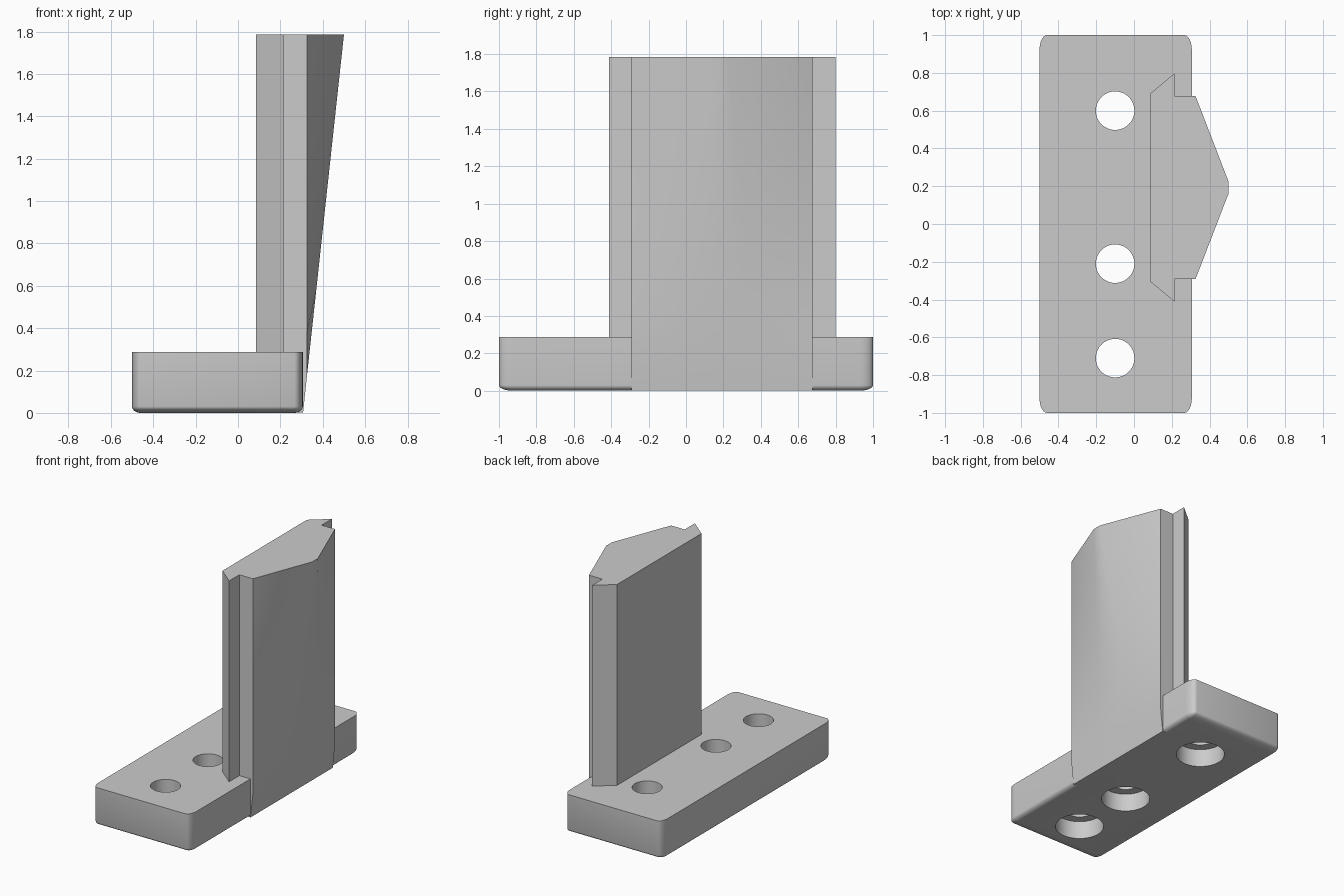
import bpy, bmesh
from math import sin, cos, pi, radians

cube = bpy.data.objects.get("Cube")
if cube:
    bpy.data.objects.remove(cube)

# Single flat colour
grey = bpy.data.materials.new("light grey")
grey.use_nodes = True
colour = (0.6, 0.6, 0.6, 1)
grey.diffuse_color = colour
grey.node_tree.nodes["Principled BSDF"].inputs["Base Color"].default_value = colour


def loft(name, rings):
    """Skin a stack of equal-sized point rings and cap both ends."""
    bm = bmesh.new()
    loops = [[bm.verts.new(p) for p in ring] for ring in rings]
    n = len(loops[0])
    for low, high in zip(loops, loops[1:]):
        for i in range(n):
            j = (i + 1) % n
            bm.faces.new((low[i], low[j], high[j], high[i]))
    bm.faces.new(loops[0][::-1])
    bm.faces.new(loops[-1])
    bmesh.ops.recalc_face_normals(bm, faces=bm.faces)
    mesh = bpy.data.meshes.new(name)
    bm.to_mesh(mesh)
    bm.free()
    mesh.materials.append(grey)
    obj = bpy.data.objects.new(name, mesh)
    bpy.context.collection.objects.link(obj)
    return obj


def smooth(obj, angle):
    bpy.ops.object.select_all(action='DESELECT')
    obj.select_set(True)
    bpy.context.view_layer.objects.active = obj
    bpy.ops.object.shade_smooth_by_angle(angle=radians(angle))


# Base plate: softly rounded corners and underside, sharp top edge
CX, HALF_X, HALF_Y, TOP = -0.097, 0.403, 1.0, 0.288
RX, RY, RZ, STEPS = 0.04, 0.075, 0.03, 6


def plate_ring(t, z):
    """Rounded rectangle shrunk by the underside fillet at angle t."""
    points = []
    for corner, (sx, sy) in enumerate([(1, 1), (-1, 1), (-1, -1), (1, -1)]):
        for k in range(STEPS + 1):
            a = (corner + k / STEPS) * pi / 2
            points.append((CX + sx * (HALF_X - RX) + RX * cos(t) * cos(a),
                           sy * (HALF_Y - RY) + RY * cos(t) * sin(a), z))
    return points


angles = [pi / 2 * (0.97 - 0.97 * k / STEPS) for k in range(STEPS + 1)]
rings = [plate_ring(t, RZ * (1 - sin(t) / sin(angles[0]))) for t in angles]
base = loft("base_plate", rings + [plate_ring(0, TOP)])


# Counterbored screw holes
def drill(y, radius, low, high):
    bpy.ops.mesh.primitive_cylinder_add(vertices=48, radius=radius, depth=high - low,
                                        location=(-0.1, y, (low + high) / 2))
    cutter = bpy.context.object
    cutter.data.materials.append(grey)
    cut = base.modifiers.new("hole", 'BOOLEAN')
    cut.operation, cut.solver, cut.object = 'DIFFERENCE', 'EXACT', cutter
    bpy.context.view_layer.objects.active = base
    bpy.ops.object.modifier_apply(modifier=cut.name)
    bpy.data.objects.remove(cutter)


for y in (0.6, -0.21, -0.71):
    drill(y, 0.102, -0.1, 0.4)
    drill(y, 0.168, -0.1, 0.135)
smooth(base, 35)

# Upright: dovetail back, ridged front that flattens towards the foot
MID = 0.193


def upright_ring(z, shoulder, ridge, ridge_half):
    half = [(ridge, ridge_half), (shoulder, 0.484), (0.215, 0.484),
            (0.215, 0.605), (0.085, 0.497)]
    left = [(x, MID + y, z) for x, y in half]
    right = [(x, MID - y, z) for x, y in reversed(half)]
    return left + right


HEIGHT = 1.785
sections = [upright_ring(0.001, 0.307, 0.307, 0.2), upright_ring(0.18, 0.326, 0.326, 0.18)]
for k in range(1, 9):
    f = k / 8
    sections.append(upright_ring(0.18 + (HEIGHT - 0.18) * f, 0.326,
                                 0.326 + 0.174 * f, 0.18 - 0.147 * f))
upright = loft("dovetail_upright", sections)
smooth(upright, 30)
